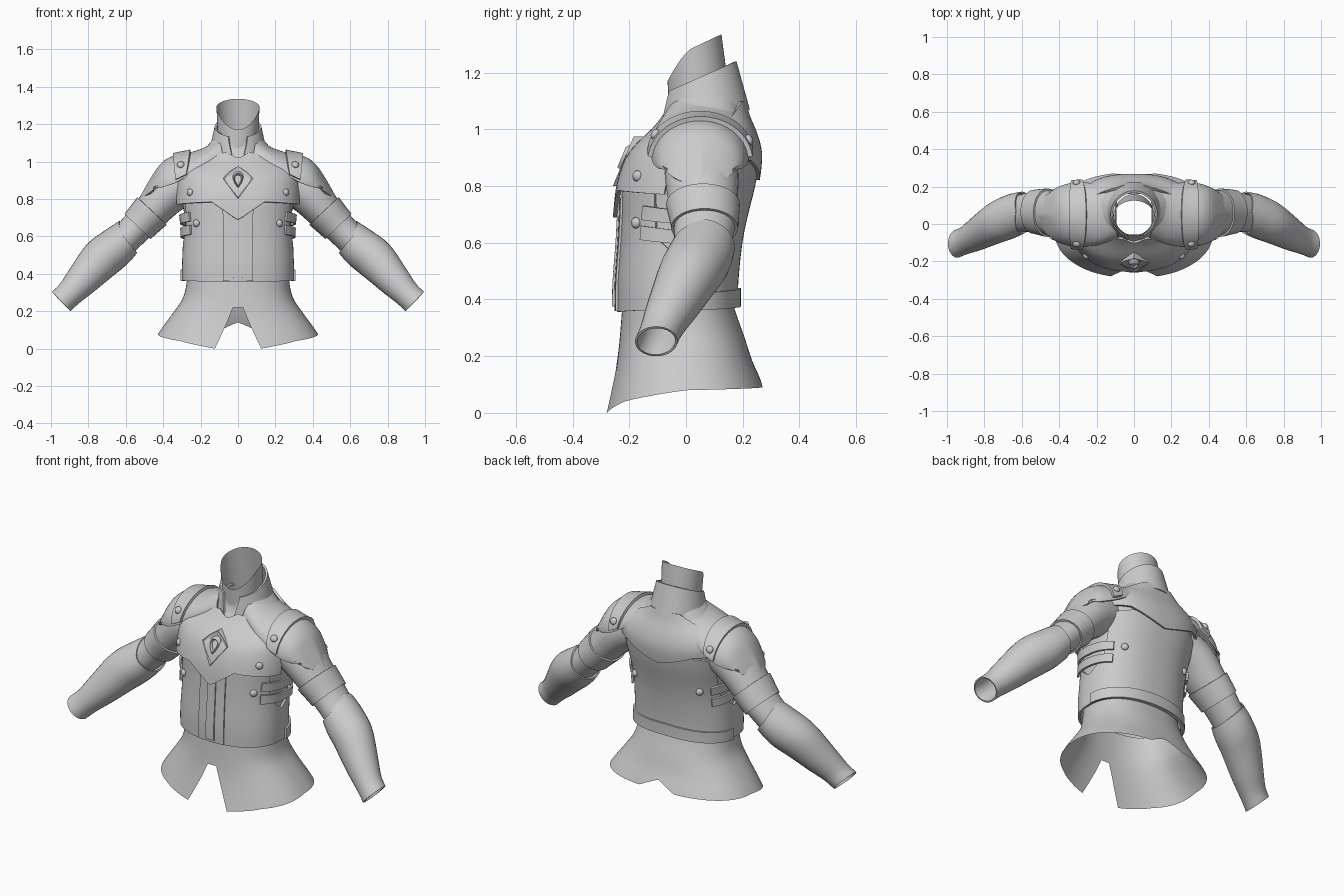
import bpy, bmesh
from math import sin, cos, pi, radians, copysign
from mathutils import Vector

if "Cube" in bpy.data.objects:
    bpy.data.objects.remove(bpy.data.objects["Cube"])

# Body profiles: height, half width, front y, back y
SKIRT = [(0, .47, -.285, .30), (.09, .42, -.262, .275), (.18, .355, -.243, .235),
         (.27, .295, -.233, .205), (.37, .272, -.225, .17), (.42, .27, -.22, .16)]
TORSO = [(.34, .285, -.23, .17), (.45, .285, -.23, .17), (.6, .28, -.22, .185), (.7, .285, -.215, .205),
         (.8, .30, -.21, .23), (.9, .31, -.185, .245), (.95, .31, -.15, .24),
         (1.0, .27, -.1, .225), (1.05, .20, -.065, .205), (1.12, .13, -.055, .19)]


def spline(table, t):
    """Smooth interpolation of table rows, keyed by the first column."""
    t = min(max(t, table[0][0]), table[-1][0])
    i = 0
    while i < len(table) - 2 and t > table[i + 1][0]:
        i += 1
    p0, p1, p2, p3 = (table[max(i - 1, 0)], table[i], table[i + 1], table[min(i + 2, len(table) - 1)])
    h = p2[0] - p1[0]
    u = (t - p1[0]) / h
    out = []
    for a, b, c, d in list(zip(p0, p1, p2, p3))[1:]:
        m1 = (c - a) / (p2[0] - p0[0]) * h
        m2 = (d - b) / (p3[0] - p1[0]) * h
        out.append(b * (2*u**3 - 3*u*u + 1) + m1 * (u**3 - 2*u*u + u) + c * (3*u*u - 2*u**3) + m2 * (u**3 - u*u))
    return out


def linear(points, t):
    for (a, va), (b, vb) in zip(points, points[1:]):
        if t <= b:
            return va + (vb - va) * max(0, t - a) / (b - a)
    return points[-1][1]


def finish(name, bm, mirror=False, thick=0):
    me = bpy.data.meshes.new(name)
    bm.to_mesh(me)
    bm.free()
    ob = bpy.data.objects.new(name, me)
    bpy.context.collection.objects.link(ob)
    if thick:
        mod = ob.modifiers.new("thickness", 'SOLIDIFY')
        mod.thickness, mod.offset = thick, -1
    if mirror:
        mod = ob.modifiers.new("mirror", 'MIRROR')
        mod.use_mirror_merge = False
    return ob


def grid(name, fn, nu, nv, closed=False, **kw):
    """Surface from fn(u, v), both running 0 to 1."""
    bm = bmesh.new()
    cols = [[bm.verts.new(fn(i / nu, j / nv)) for j in range(nv + 1)] for i in range(nu + (not closed))]
    for i in range(nu):
        a, b = cols[i], cols[(i + 1) % len(cols)]
        for j in range(nv):
            bm.faces.new((a[j], b[j], b[j + 1], a[j + 1]))
    return finish(name, bm, **kw)


def body(deg, z, off=0, table=TORSO):
    w, yf, yb = spline(table, z)
    s, c = sin(radians(deg)), cos(radians(deg))
    x = (w + off) * copysign(abs(s) ** .85, s)
    y = (yf + yb) / 2 - ((yb - yf) / 2 + off) * copysign(abs(c) ** .85, c)
    return Vector((x, y, z))


def plate(name, a0, a1, low, high, off_low, off_high, table=TORSO, nv=12, **kw):
    """Shell following the body; low and high are (angle, z) lists, 0 = front, 180 = back."""
    full = a1 - a0 == 360

    def fn(u, v):
        deg = a0 + (a1 - a0) * u
        k = abs(deg) if abs(deg) <= 180 else 360 - abs(deg)
        z0, z1 = linear(low, k), linear(high, k)
        return body(deg, z0 + (z1 - z0) * v, off_low + (off_high - off_low) * v, table)
    return grid(name, fn, max(2, round((a1 - a0) / 3)), nv, full, **kw)


# Skirt with front and back notches
plate("skirt", 0, 360, [(0, .22), (3, .22), (12, 0), (40, .04), (90, .08), (168, .09), (180, .14)],
      [(0, .41)], 0, 0, SKIRT)

# Torso and its layered plates
plate("inner_torso", 0, 360, [(0, .38)], [(0, 1.11)], 0, 0, nv=24)
plate("cuirass", 0, 360, [(0, .355), (180, .375)],
      [(0, .86), (60, .86), (69, .62), (90, .55), (111, .62), (120, .86), (180, .9)],
      .014, .014, nv=16, thick=.012)
plate("front_placket", -12, 12, [(0, .36)], [(0, .76)], .022, .022, thick=.01)
plate("centre_ridge", -3, 3, [(0, .375)], [(0, .74)], .03, .028, thick=.01)
plate("back_belt", 96, 264, [(96, .36), (180, .375)], [(96, .42), (180, .44)], .024, .024, nv=3, thick=.01)
plate("chest_plate", -75, 75, [(0, .69), (9, .735), (21, .785), (75, .77)],
      [(0, 1.02), (12, 1.05), (40, 1.03), (75, .95)], .042, .02, thick=.014)
plate("back_mantle", 99, 261, [(99, .90), (144, .89), (180, .82)], [(99, 1.0), (150, 1.1)], .026, .018, thick=.014)
for k, z in enumerate((.59, .66)):
    plate(f"side_strap_{k}", 54, 126, [(54, z + .02), (126, z - .01)], [(54, z + .07), (126, z + .035)],
          .028, .028, nv=2, mirror=True, thick=.012)

# Shoulder guards: row, top x, top z, edge x, edge z, half depth
GUARD = [(0, .10, 1.125, .08, 1.035, .125), (1, .18, 1.075, .20, .965, .165), (2, .27, 1.045, .29, .91, .172),
         (3, .36, 1.025, .34, .885, .168), (4, .42, .98, .38, .87, .158), (5, .48, .89, .41, .86, .143),
         (6, .535, .79, .43, .865, .125)]


def guard(phi, s, off=0):
    tx, tz, ex, ez, h = spline(GUARD, s)
    k = max(0, s - 4) / 2
    c = cos(phi) * (1 - k) + (1 - abs(phi) / (pi / 2)) * k
    p = Vector((ex + (tx - ex) * c, .05 + (h + off) * sin(phi), ez + (tz - ez) * c))
    p.z += off * cos(phi)
    return p


grid("shoulder_guard", lambda u, v: guard(pi / 2 - pi * u, 6 * v), 32, 24, mirror=True, thick=.012)
grid("shoulder_strap", lambda u, v: guard((pi / 2 - pi * u) * .93, 1.85 + 1.0 * v, .016), 28, 4,
     mirror=True, thick=.016)

# Collar and open neck
def collar(u, v):
    gap = 12 + 13 * v
    a = radians(gap + (360 - 2 * gap) * u)
    w, yf, yb = .155 - .03 * v, -.088 + .016 * v, .225 - .047 * v
    return (w * sin(a), (yf + yb) / 2 - (yb - yf) / 2 * cos(a),
            (1.05 - .02 * cos(a)) * (1 - v) + (1.185 - .055 * cos(a)) * v)


def neck(u, v):
    a = 2 * pi * u
    c = cos(a)
    rim = 1.29 - .12 * max(c, 0) ** 1.5 + .045 * max(-c, 0)
    return ((.105 + .01 * v) * sin(a), (.05 - .02 * v) - (.11 - .015 * v) * c, 1.07 + (rim - 1.07) * v)


grid("collar", collar, 48, 6, thick=.012)
grid("neck", neck, 48, 8, closed=True)

# Arms: x, y, z, depth radius, height radius
SLEEVE = [(.25, .05, .90, .12, .12), (.36, .055, .84, .13, .115), (.46, .06, .735, .12, .098),
          (.54, .065, .65, .107, .087), (.62, .055, .57, .10, .083)]
BRACER = [(.60, .06, .585, .113, .096), (.66, .04, .535, .12, .108), (.735, .01, .475, .115, .11),
          (.83, -.045, .37, .095, .09), (.90, -.085, .295, .077, .073), (.945, -.105, .252, .075, .072)]


def arm(name, rows, v0=0, v1=1, off=0, point=0, **kw):
    table = [(i, *r) for i, r in enumerate(rows)]
    n = len(rows) - 1

    def fn(u, v):
        t = (v0 + (v1 - v0) * v) * n
        x, y, z, ry, rn = spline(table, t)
        e = min(t + .05, n)
        d = Vector(spline(table, e)[:3]) - Vector(spline(table, e - .1 if e > .1 else 0)[:3])
        d.normalize()
        up = Vector((-d.z, 0, d.x)).normalized()
        a = 2 * pi * u
        p = Vector((x, y, z)) + Vector((0, 1, 0)) * (ry + off) * cos(a) + up * (rn + off) * sin(a)
        tip = max(0, 1 - abs(a - pi / 2) / 1.3)
        return p - d * point * tip * (1 - v) ** 4
    return grid(name, fn, 32, 20, True, mirror=True, **kw)


arm("sleeve", SLEEVE)
arm("upper_arm_cuff", SLEEVE, .5, .74, .01, thick=.01)
arm("bracer", BRACER, point=.04, thick=.008)

# Rivets
def rivet(name, p, n, r=.02):
    bm = bmesh.new()
    bmesh.ops.create_uvsphere(bm, u_segments=14, v_segments=8, radius=r)
    q = n.to_track_quat('Z', 'Y')
    for v in bm.verts:
        v.co = p + q @ Vector((v.co.x, v.co.y, v.co.z * .7))
    finish(name, bm, mirror=True)


for name, deg, z, off in (("chest_rivet", 46, .835, .036), ("waist_rivet", 45, .67, .018),
                          ("back_rivet", 140, .67, .018)):
    p = body(deg, z, off)
    rivet(name, p, Vector((p.x, p.y * 1.5, 0)))
for name, phi in (("front_strap_rivet", -1.0), ("back_strap_rivet", 1.15)):
    rivet(name, guard(phi, 2.35, .017), Vector((.1, sin(phi), cos(phi))))

# Chest emblem: kite block with recessed face and teardrop ring
def face_y(z):
    return -.258 + .42 * (z - .80)


bm = bmesh.new()
kite = [(0, .80), (.08, .91), (.045, .945), (0, .975), (-.045, .945), (-.08, .91)]
front = bm.faces.new([bm.verts.new((x, face_y(z), z)) for x, z in kite])
ext = bmesh.ops.extrude_face_region(bm, geom=[front])["geom"]
for v in (g for g in ext if isinstance(g, bmesh.types.BMVert)):
    v.co.y += .05
bm.normal_update()
bmesh.ops.recalc_face_normals(bm, faces=bm.faces)
face = min(bm.faces, key=lambda f: f.calc_center_median().y)
bmesh.ops.inset_region(bm, faces=[face], thickness=.012, depth=-.008)
finish("emblem_kite", bm)


def teardrop(u, v):
    a, k = 2 * pi * u, 1 - .45 * v
    z = .902 - .045 * k * cos(a)
    return (-.038 * k * sin(a) * sin(a / 2), face_y(z) + .01 - .022 * sin(pi * v), z)


grid("emblem_teardrop", teardrop, 28, 4, closed=True)

# Bake modifiers and smooth with crisp edges
for ob in bpy.context.scene.objects:
    ob.select_set(True)
    bpy.context.view_layer.objects.active = ob
bpy.ops.object.convert(target='MESH')
bpy.ops.object.shade_smooth_by_angle(angle=radians(40))
